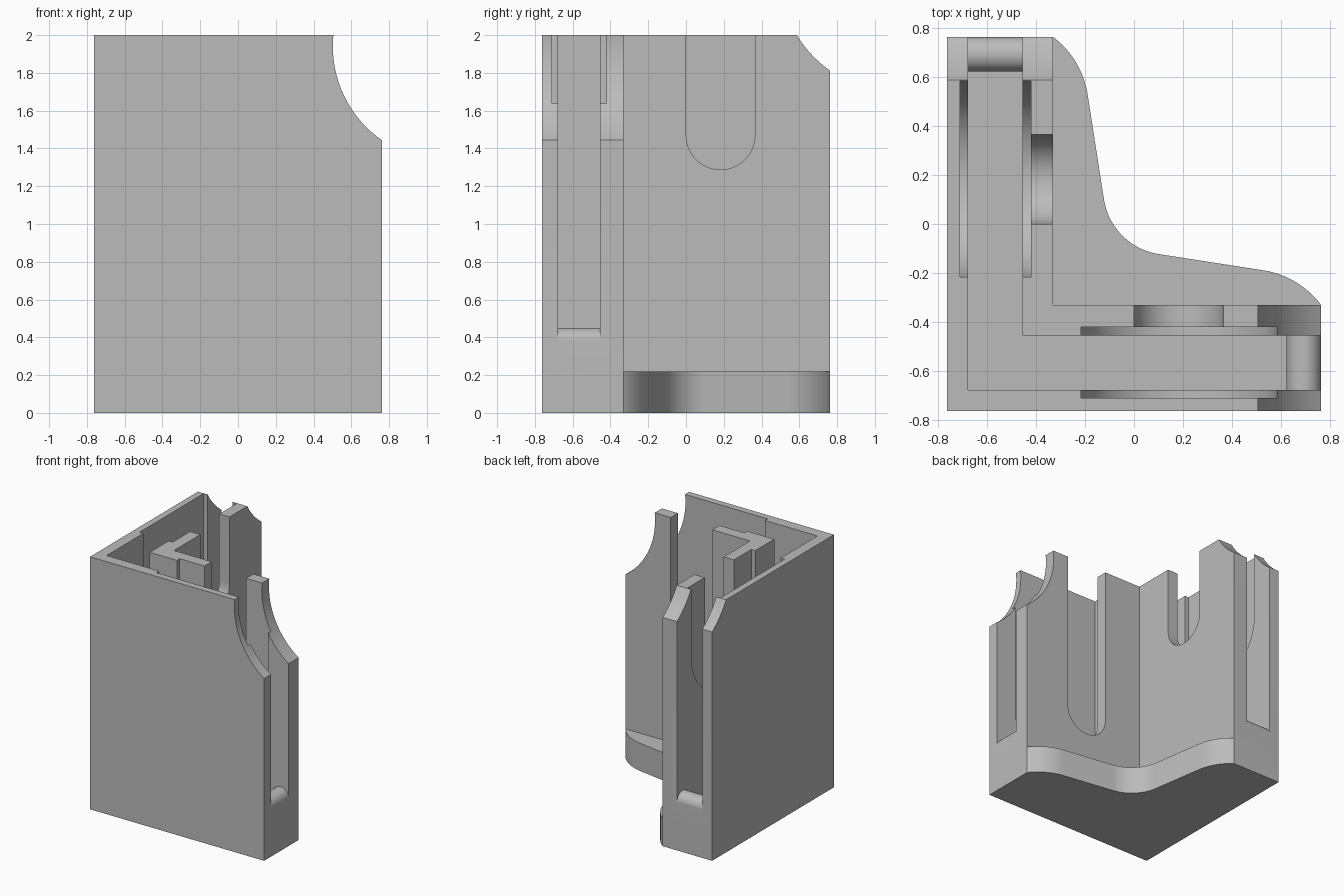
import bpy, bmesh
from math import sin, cos, radians

cube = bpy.data.objects.get("Cube")
if cube:
    bpy.data.objects.remove(cube, do_unlink=True)

H = 0.7625          # half footprint
IN = -0.33          # inner face of each leg
FLOOR = 0.22        # base thickness
SLOT = (-0.677, -0.455)

grey = bpy.data.materials.new("plain_grey")
grey.use_nodes = True
grey.diffuse_color = (0.5, 0.5, 0.5, 1)
grey.node_tree.nodes["Principled BSDF"].inputs["Base Color"].default_value = (0.5, 0.5, 0.5, 1)


def arc(cx, cy, r, a0, a1, n=32):
    angles = [radians(a0 + (a1 - a0) * i / n) for i in range(n + 1)]
    return [(cx + r * cos(a), cy + r * sin(a)) for a in angles]


def prism(name, pts, lo, hi, place):
    """Extrude a 2D outline from lo to hi; place maps (u, v, depth) to xyz."""
    bm = bmesh.new()
    bottom = [bm.verts.new(place(u, v, lo)) for u, v in pts]
    top = [bm.verts.new(place(u, v, hi)) for u, v in pts]
    bm.faces.new(bottom)
    bm.faces.new(top)
    for i in range(len(pts)):
        j = (i + 1) % len(pts)
        bm.faces.new((bottom[i], bottom[j], top[j], top[i]))
    bmesh.ops.recalc_face_normals(bm, faces=bm.faces)
    mesh = bpy.data.meshes.new(name)
    bm.to_mesh(mesh)
    bm.free()
    mesh.materials.append(grey)
    ob = bpy.data.objects.new(name, mesh)
    bpy.context.collection.objects.link(ob)
    return ob


def combine(target, tool, operation):
    mod = target.modifiers.new("bool", "BOOLEAN")
    mod.operation, mod.solver, mod.object = operation, "EXACT", tool
    tool.hide_render = True
    bpy.context.view_layer.objects.active = target
    bpy.ops.object.modifier_apply(modifier=mod.name)
    bpy.data.objects.remove(tool, do_unlink=True)


def flat(u, v, d):
    return (u, v, d)


def front_leg(u, v, d):
    return (u, d, v)


def back_leg(u, v, d):
    return (d, u, v)


# L-shaped body
outline = [(-H, -H), (H, -H), (H, IN), (IN, IN), (IN, H), (-H, H)]
body = prism("corner_bracket", outline, 0, 2, flat)

# Curved foot ledge filling the inner corner, symmetric about the diagonal
bend = arc(0.142, 0.142, 0.268, 260.9, 189.1)
tip = arc(-0.548, 0.473, 0.363, 9.1, 53, 16)[:-1] + [(IN, H)]
start = [(y, x) for x, y in reversed(tip)]
ledge = start + bend + tip + [(-0.5, H), (-0.5, -0.5), (H, -0.5)]
combine(body, prism("foot_ledge", ledge, 0, FLOOR, flat), "UNION")


def upright_slot(cx, cz, r):
    return arc(cx, cz, r, 180, 360, 40) + [(cx + r, 2.3), (cx - r, 2.3)]


# Each leg: placement, channel start, window centre height, end scoop height
legs = [(front_leg, SLOT[0], 0.73, 1.941), (back_leg, -0.55, 1.47, 2.31)]
for place, begin, window_z, scoop_z in legs:
    # Panel channel with a rounded lip at its open end
    lip = arc(H - 0.07, 0.38, 0.07, 180, 0, 24)
    channel = [(begin, FLOOR), (H - 0.14, FLOOR)] + lip + [(1, 0.38), (1, 2.3), (begin, 2.3)]
    combine(body, prism("channel", channel, *SLOT, place), "DIFFERENCE")
    # Shallow recess in both channel walls
    combine(body, prism("recess", upright_slot(0.183, window_z, 0.4), -0.71, -0.42, place), "DIFFERENCE")
    # Window through the inner wall
    combine(body, prism("window", upright_slot(0.183, window_z, 0.182), -0.56, -0.25, place), "DIFFERENCE")
    # Concave scoop at the top of the leg end
    scoop = arc(1.108, scoop_z, 0.606, 0, 360, 96)[:-1]
    combine(body, prism("scoop", scoop, -0.9, -0.2, place), "DIFFERENCE")

bpy.ops.object.select_all(action="DESELECT")
body.select_set(True)
bpy.context.view_layer.objects.active = body
bpy.ops.object.shade_smooth_by_angle(angle=radians(25))
